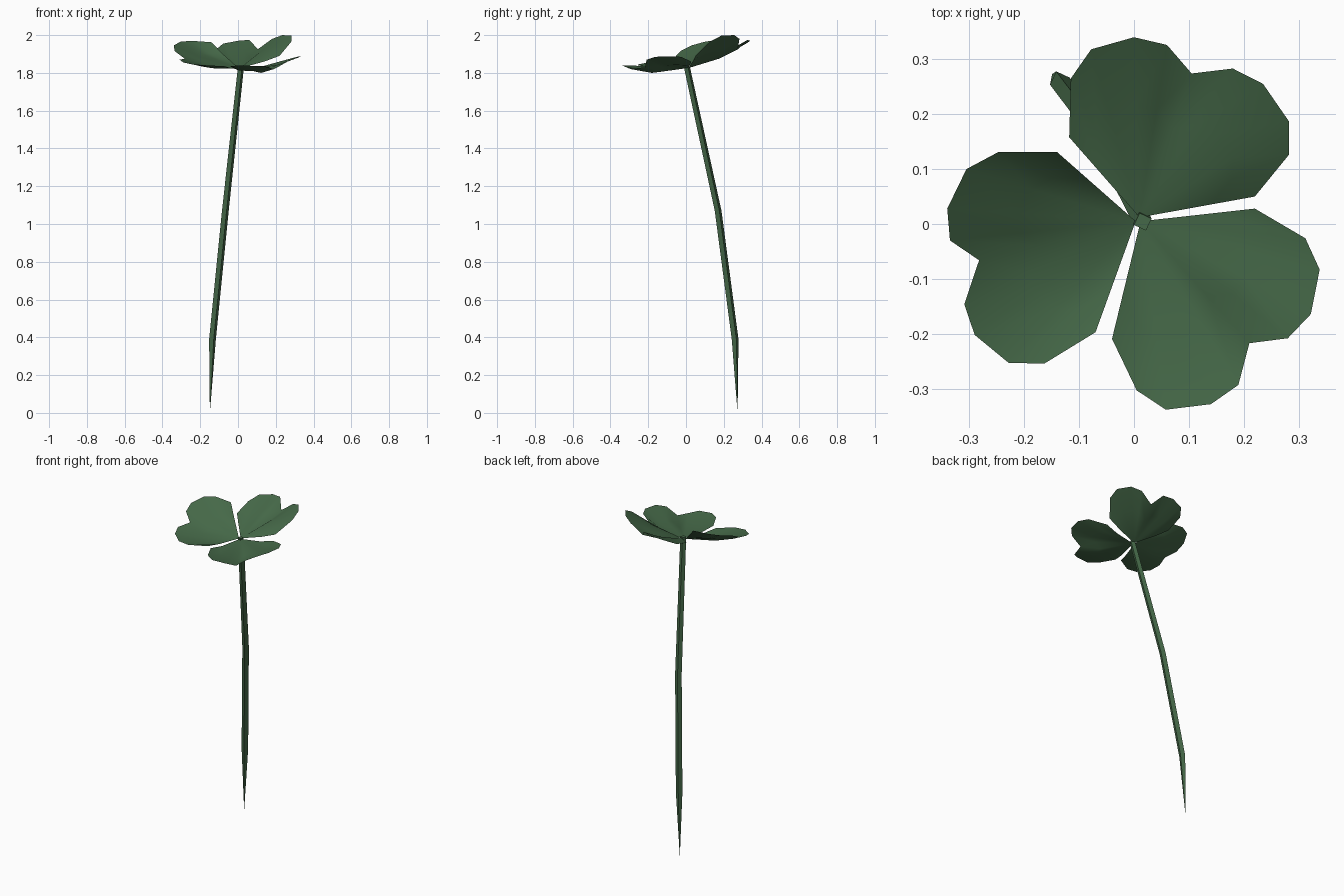
import bpy, math
from mathutils import Vector

if "Cube" in bpy.data.objects:
    bpy.data.objects.remove(bpy.data.objects["Cube"])

green = bpy.data.materials.new("clover_green")
green.diffuse_color = (0.06, 0.14, 0.065, 1)
green.use_nodes = True
green.node_tree.nodes["Principled BSDF"].inputs["Base Color"].default_value = green.diffuse_color


def make_object(name, verts, faces):
    mesh = bpy.data.meshes.new(name)
    mesh.from_pydata(verts, [], faces)
    mesh.materials.append(green)
    for p in mesh.polygons:
        p.use_smooth = True
    mesh.update()
    obj = bpy.data.objects.new(name, mesh)
    bpy.context.collection.objects.link(obj)
    return obj


# Leaflet: base point, a sagging inner ring and the heart-shaped outer edge
def leaflet(name, base, edge, sag):
    base = Vector(base)
    n = len(edge)
    verts = [base]
    for p in edge:
        verts.append(base.lerp(Vector(p), 0.62) - Vector((0, 0, sag)))
    verts += [Vector(p) for p in edge]
    # the two straight sides keep less sag
    for i in (1, n):
        verts[i].z += sag * 0.6
    faces = []
    for i in range(1, n):
        faces.append((0, i + 1, i))
        faces.append((i, i + 1, n + i + 1, n + i))
    make_object(name, verts, faces)


leaflet("leaflet_back", (0.01, 0.012, 1.825), [
    (-0.118, 0.158, 1.89), (-0.115, 0.265, 1.925), (-0.078, 0.318, 1.955),
    (0.0, 0.34, 1.97), (0.06, 0.326, 1.975), (0.105, 0.274, 1.925),
    (0.18, 0.283, 1.98), (0.235, 0.255, 2.0), (0.282, 0.187, 1.997),
    (0.282, 0.126, 1.965), (0.22, 0.05, 1.89)], 0.012)

leaflet("leaflet_left", (0.003, 0.005, 1.825), [
    (-0.07, -0.197, 1.835), (-0.163, -0.254, 1.84), (-0.228, -0.253, 1.845),
    (-0.29, -0.202, 1.855), (-0.309, -0.146, 1.87), (-0.282, -0.066, 1.875),
    (-0.335, -0.03, 1.915), (-0.34, 0.028, 1.945), (-0.305, 0.1, 1.965),
    (-0.247, 0.131, 1.97), (-0.14, 0.131, 1.962)], 0.012)

leaflet("leaflet_front", (0.012, 0.005, 1.825), [
    (0.22, 0.028, 1.86), (0.312, -0.026, 1.885), (0.338, -0.083, 1.888),
    (0.322, -0.164, 1.885), (0.28, -0.208, 1.87), (0.21, -0.217, 1.83),
    (0.19, -0.293, 1.82), (0.14, -0.328, 1.835), (0.058, -0.338, 1.838),
    (0.005, -0.303, 1.84), (-0.04, -0.209, 1.835)], 0.022)

# Stem: four-sided bent tube that ends in a point at the ground
rings = [((0.016, 0.004, 1.835), 0.017), ((-0.067, 0.17, 1.07), 0.019),
         ((-0.135, 0.26, 0.39), 0.019)]
sides = 4
verts, faces = [], []
for (x, y, z), r in rings:
    for k in range(sides):
        a = 2 * math.pi * k / sides + 0.35
        verts.append((x + r * math.cos(a), y + r * math.sin(a), z))
tip = len(verts)
verts.append((-0.149, 0.273, 0.0))
for j in range(len(rings) - 1):
    for k in range(sides):
        a, b = j * sides + k, j * sides + (k + 1) % sides
        faces.append((a, a + sides, b + sides, b))
for k in range(sides):
    last = tip - sides
    faces.append((last + k, tip, last + (k + 1) % sides))
faces.append(tuple(range(sides)))
stem = make_object("stem", verts, faces)
bpy.context.view_layer.objects.active = stem
stem.select_set(True)
bpy.ops.object.shade_smooth_by_angle(angle=math.radians(40))
